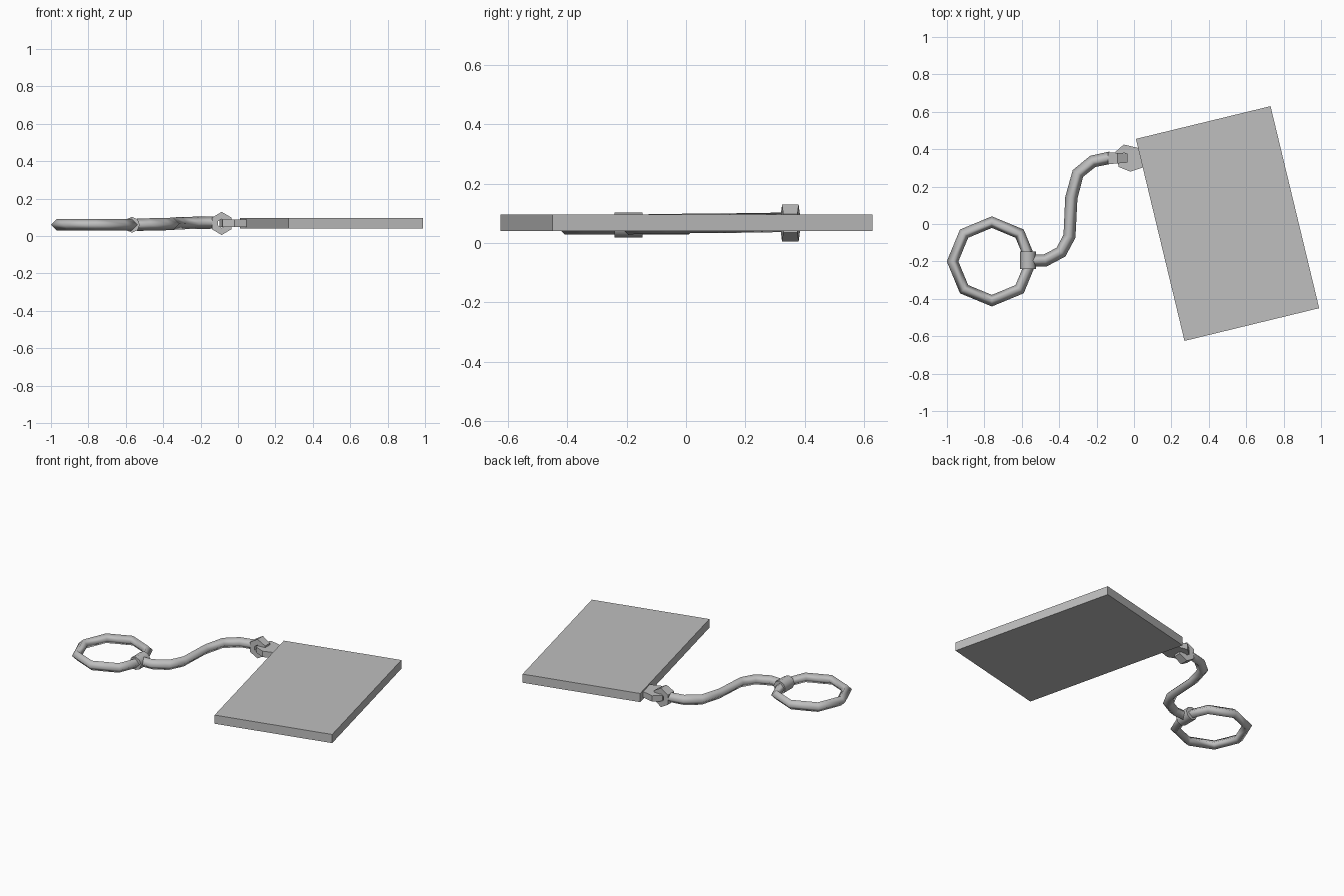
import bpy, bmesh, math
from mathutils import Vector

cube = bpy.data.objects.get("Cube")
if cube:
    bpy.data.objects.remove(cube)

grey = bpy.data.materials.new("plain grey")
grey.use_nodes = True
colour = (0.52, 0.52, 0.52, 1)
grey.diffuse_color = colour
grey.node_tree.nodes["Principled BSDF"].inputs["Base Color"].default_value = colour


def finish(name, bm, smooth=False):
    bmesh.ops.recalc_face_normals(bm, faces=bm.faces)
    for f in bm.faces:
        f.smooth = smooth and len(f.verts) == 4
    mesh = bpy.data.meshes.new(name)
    bm.to_mesh(mesh)
    bm.free()
    mesh.materials.append(grey)
    obj = bpy.data.objects.new(name, mesh)
    bpy.context.collection.objects.link(obj)
    return obj


def tube(name, path, r, closed=False):
    """Sweep a diamond section along a nearly level path."""
    bm = bmesh.new()
    pts = [Vector(p) for p in path]
    n = len(pts)
    rings = []
    for i, p in enumerate(pts):
        a = pts[i - 1] if closed or i else p
        b = pts[(i + 1) % n] if closed or i < n - 1 else p
        t = (p - a).normalized() + (b - p).normalized()
        side = Vector((-t.y, t.x, 0)).normalized() * r
        up = Vector((0, 0, r))
        rings.append([bm.verts.new(p + d) for d in (side, up, -side, -up)])
    for i in range(n if closed else n - 1):
        a, b = rings[i], rings[(i + 1) % n]
        for k in range(4):
            m = (k + 1) % 4
            bm.faces.new((a[k], a[m], b[m], b[k]))
    if not closed:
        for ring in (rings[0], rings[-1]):
            # fan the cap so that it stays flat shaded
            bm.faces.new(ring[:3])
            bm.faces.new((ring[0], ring[2], ring[3]))
    return finish(name, bm, True)


def link(name, outer, inner, place):
    """Flat link with a hole; place maps (u, v, side) to a point."""
    bm = bmesh.new()
    loops = [[bm.verts.new(place(u, v, s)) for u, v in loop]
             for loop, s in ((outer, -1), (outer, 1), (inner, 1), (inner, -1))]
    n = len(outer)
    for j in range(4):
        a, b = loops[j], loops[(j + 1) % 4]
        for k in range(n):
            m = (k + 1) % n
            bm.faces.new((a[k], a[m], b[m], b[k]))
    return finish(name, bm)


def oval(cx, cy, rx, ry, sides, start):
    angles = [start + math.tau * i / sides for i in range(sides)]
    return [(cx + rx * math.cos(a), cy + ry * math.sin(a)) for a in angles]


# Tag plate
bm = bmesh.new()
corners = [(0.01, 0.455), (0.27, -0.625), (0.99, -0.45), (0.73, 0.63)]
face = bm.faces.new([bm.verts.new((x, y, 0.04)) for x, y in corners])
top = bmesh.ops.extrude_face_region(bm, geom=[face])["geom"]
bmesh.ops.translate(bm, vec=(0, 0, 0.056),
                    verts=[v for v in top if isinstance(v, bmesh.types.BMVert)])
finish("tag_plate", bm)

# Split ring
tube("key_ring", [(x, y, 0.06) for x, y in oval(-0.76, -0.2, 0.21, 0.21, 8, 0)],
     0.031, closed=True)

# Curved strap, rising gently towards the tag
bends = [(-0.54, -0.195), (-0.475, -0.195), (-0.39, -0.15), (-0.345, -0.065),
         (-0.335, 0.14), (-0.3, 0.27), (-0.22, 0.335), (-0.125, 0.355)]
tube("strap", [(x, y, 0.06 + 0.012 * i / 7) for i, (x, y) in enumerate(bends)], 0.033)

# Sleeve holding the strap on the ring
bm = bmesh.new()
bmesh.ops.create_cone(bm, cap_ends=True, segments=8, radius1=0.042,
                      radius2=0.042, depth=0.095)
for v in bm.verts:
    x, y, z = v.co
    v.co = (x - 0.567, z - 0.194, y + 0.06)
finish("ring_sleeve", bm, True)

# Upright link on the strap, narrowing towards the tag
link("strap_link",
     oval(-0.087, 0.067, 0.06, 0.062, 6, math.pi / 2),
     oval(-0.087, 0.067, 0.022, 0.024, 6, math.pi / 2),
     lambda u, v, s: (u, 0.352 + s * (0.028 - 0.08 * (u + 0.087)), v))

# Level loop on the tag, threaded through the link
link("tag_loop",
     [(-0.1, 0.385), (-0.055, 0.425), (0.03, 0.405), (0.055, 0.305),
      (-0.02, 0.28), (-0.082, 0.305)],
     [(-0.07, 0.37), (-0.055, 0.38), (-0.037, 0.375), (-0.037, 0.335),
      (-0.05, 0.325), (-0.068, 0.335)],
     lambda u, v, s: (u, v, 0.068 + s * 0.019))
